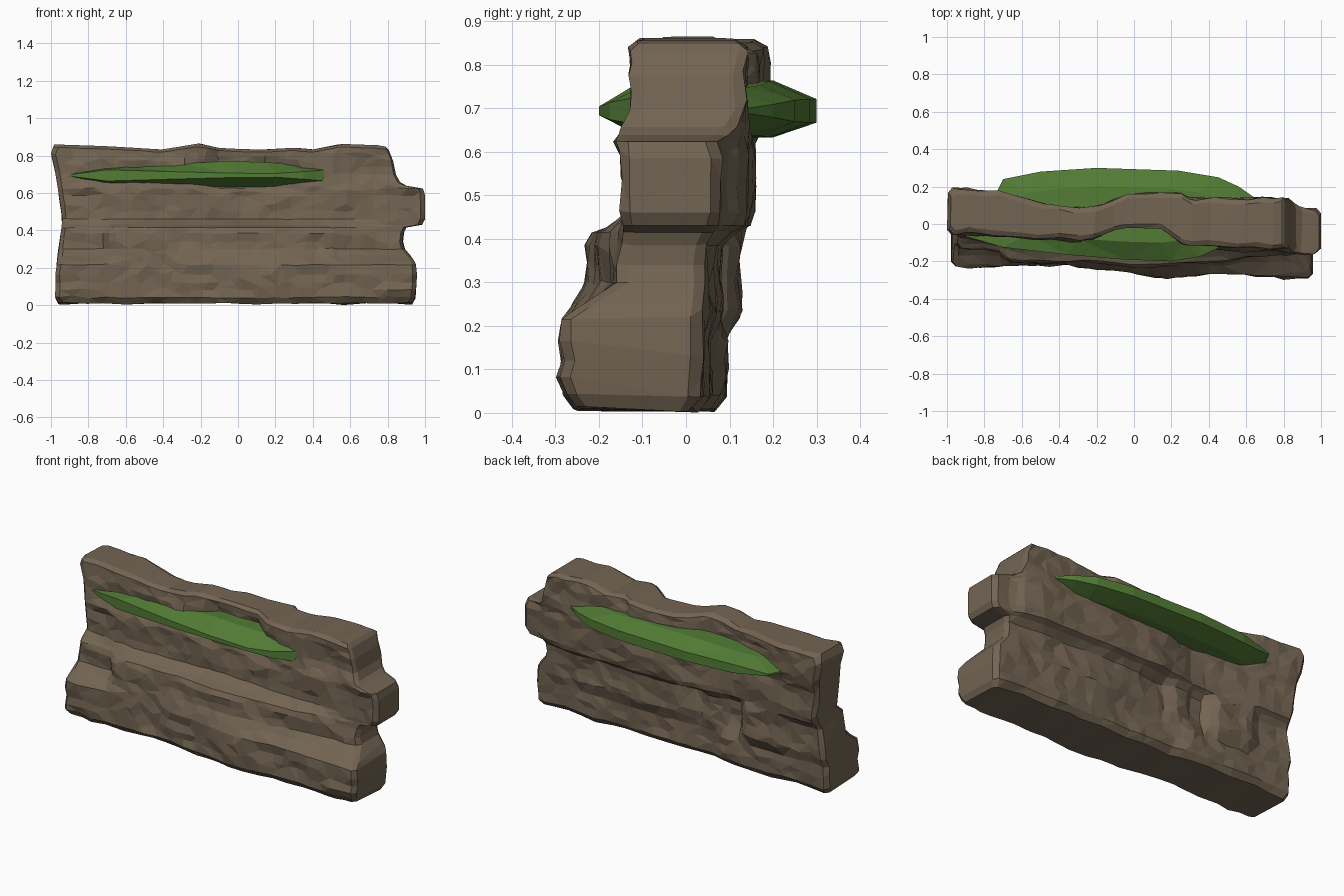
import bpy, bmesh
from mathutils import Vector, noise

if "Cube" in bpy.data.objects:
    bpy.data.objects.remove(bpy.data.objects["Cube"])


def material(name, rgb):
    m = bpy.data.materials.new(name)
    m.diffuse_color = (*rgb, 1)
    m.use_nodes = True
    m.node_tree.nodes["Principled BSDF"].inputs["Base Color"].default_value = m.diffuse_color
    return m


def lerp(keys, t):
    """Piecewise linear lookup in a list of (position, value)."""
    if t <= keys[0][0]:
        return keys[0][1]
    for (a, va), (b, vb) in zip(keys, keys[1:]):
        if t <= b:
            return va + (vb - va) * (t - a) / (b - a)
    return keys[-1][1]


def make_object(name, bm, mat):
    bmesh.ops.recalc_face_normals(bm, faces=bm.faces)
    me = bpy.data.meshes.new(name)
    bm.to_mesh(me)
    bm.free()
    me.materials.append(mat)
    ob = bpy.data.objects.new(name, me)
    bpy.context.collection.objects.link(ob)
    return ob


rock_brown = material("rock brown", (0.17, 0.128, 0.085))
moss_green = material("moss green", (0.085, 0.20, 0.035))

# Rock layers: depth of the front and back face along x
F_TOP = [(-1, -.05), (-.6, -.07), (-.3, -.09), (-.2, -.07), (-.1, -.02), (.15, -.02),
         (.25, -.1), (.5, -.12), (1, -.13)]
F_UPPER = [(-1, -.07), (-.5, -.12), (0, -.1), (.3, -.13), (1, -.155)]
F_MID = [(-1, -.12), (-.72, -.14), (-.67, -.2), (-.2, -.21), (0, -.23), (.5, -.2),
         (.6, -.17), (1, -.15)]
F_BASE = [(-1, -.225), (-.8, -.225), (-.4, -.215), (-.1, -.255), (.2, -.29), (.4, -.265), (1, -.29)]
B_TOP = [(-1, .19), (-.72, .18), (-.55, .12), (-.3, .085), (-.2, .09), (-.05, .15),
         (.25, .17), (.3, .14), (1, .14)]
B_UPPER = [(-1, .165), (-.6, .13), (-.3, .1), (-.1, .15), (.25, .155), (.7, .135), (.83, .12),
           (.88, .09), (1, .08)]
B_MID = [(-1, .125), (-.75, .095), (-.68, .125), (-.45, .12), (-.4, .06), (-.32, .06), (-.28, .09),
         (-.2, .09), (-.15, .06), (.2, .08), (1, .045)]
B_BASE = [(-1, .09), (-.32, .085), (-.22, .055), (0, .06), (1, .035)]

# Height at which each layer holds, and the outline of both ends
F_LAYERS = [(0, F_BASE), (.22, F_BASE), (.29, F_MID), (.41, F_MID), (.45, F_UPPER),
            (.62, F_UPPER), (.7, F_TOP), (1, F_TOP)]
B_LAYERS = [(0, B_BASE), (.17, B_BASE), (.24, B_MID), (.4, B_MID), (.435, B_UPPER),
            (.62, B_UPPER), (.7, B_TOP), (1, B_TOP)]
LEFT = [(0, -.96), (.03, -.98), (.22, -.97), (.45, -.94), (.65, -.965), (.8, -1), (.85, -.98)]
RIGHT = [(0, .93), (.04, .95), (.2, .96), (.25, .935), (.3, .89), (.36, .875), (.415, .9),
         (.43, .985), (.46, 1), (.6, 1), (.625, .985), (.64, .9), (.66, .865), (.7, .845),
         (.78, .83), (.83, .81), (.85, .79)]
CREST = [(-1, .86), (-.7, .85), (-.4, .832), (-.2, .866), (-.1, .84), (.1, .83), (.3, .842),
         (.4, .832), (.55, .862), (.75, .855), (.85, .835)]
ROWS = [0, .035, .08, .12, .165, .215, .235, .265, .3, .34, .385, .415, .43, .46, .5, .54, .585,
        .61, .625, .64, .66, .7, .74, .78, .81, .835, .85]


def depth(layers, x, z):
    return lerp([(h, lerp(keys, x)) for h, keys in layers], z)


def rock_point(side, t, z):
    """Point on the front (-1) or back (1) rock face; t runs -1..1 along the wall."""
    end = LEFT if t < 0 else RIGHT
    x = t if abs(t) < .7 else (1 if t > 0 else -1) * (.7 + (abs(t) - .7) / .3 * (abs(lerp(end, z)) - .7))
    y = depth(F_LAYERS if side < 0 else B_LAYERS, x, z)
    # chipped, strata-like roughness
    y += .016 * noise.noise(Vector((x * 5, z * 11, side * 7.3)))
    y += .012 * noise.noise(Vector((x * 13, z * 20, side * 3.1)))
    # softened corners
    inset = (.025 if abs(t) == 1 else 0) + (.025 if z in (ROWS[0], ROWS[-1]) else 0)
    y -= side * inset
    crest = lerp(CREST, x) - .85
    rise = max(0, (z - .62) / .23) * crest
    base = max(0, 1 - z / .1) * (.009 + .012 * noise.noise(Vector((x * 6, side, 2))))
    x += .006 * noise.noise(Vector((x * 4, z * 9, side * 2)))
    return Vector((x, y, z + rise + base))


# Rock wall
n = 52
cols = [-1, -.975] + [-.94 + 1.88 * i / n for i in range(n + 1)] + [.975, 1]
bm = bmesh.new()
front = [[bm.verts.new(rock_point(-1, t, z)) for t in cols] for z in ROWS]
back = [[bm.verts.new(rock_point(1, t, z)) for t in cols] for z in ROWS]
last = len(cols) - 1
for r in range(len(ROWS) - 1):
    for grid in (front, back):
        for c in range(last):
            bm.faces.new((grid[r][c], grid[r][c + 1], grid[r + 1][c + 1], grid[r + 1][c]))
    for c in (0, last):
        bm.faces.new((front[r][c], back[r][c], back[r + 1][c], front[r + 1][c]))
for r in (0, -1):
    for c in range(last):
        bm.faces.new((front[r][c], front[r][c + 1], back[r][c + 1], back[r][c]))
wall = make_object("rock_wall", bm, rock_brown)
dec = wall.modifiers.new("facets", 'DECIMATE')
dec.ratio = 0.38

# Moss slab running through the wall: x, y and half thickness of its rim
outline = [(-.9, -.066, .004), (-.7, -.125, .03), (-.35, -.165, .02), (-.05, -.19, .012),
           (.2, -.2, .01), (.35, -.175, .02), (.47, -.12, .03), (.66, .13, .004),
           (.56, .2, .015), (.45, .25, .025), (.24, .285, .027), (-.2, .3, .027),
           (-.5, .28, .025), (-.7, .24, .006), (-.73, .18, .006)]
bm = bmesh.new()
rings = []
for shrink, side in ((.6, -1), (1, -1), (1, 1), (.6, 1)):
    ring = []
    for x, y, h in outline:
        k = max(0, 1 - abs(x))
        z = .694 + side * h if shrink == 1 else (.645 - .015 * k if side < 0 else .728 + .045 * k)
        ring.append(bm.verts.new((-.08 + (x + .08) * (.5 + shrink / 2), .05 + (y - .05) * shrink, z)))
    rings.append(ring)
m = len(outline)
for a, b in zip(rings, rings[1:]):
    for i in range(m):
        j = (i + 1) % m
        bm.faces.new((a[i], a[j], b[j], b[i]))
bm.faces.new(rings[0])
bm.faces.new(rings[-1])
bmesh.ops.triangulate(bm, faces=bm.faces)
make_object("moss_slab", bm, moss_green)
